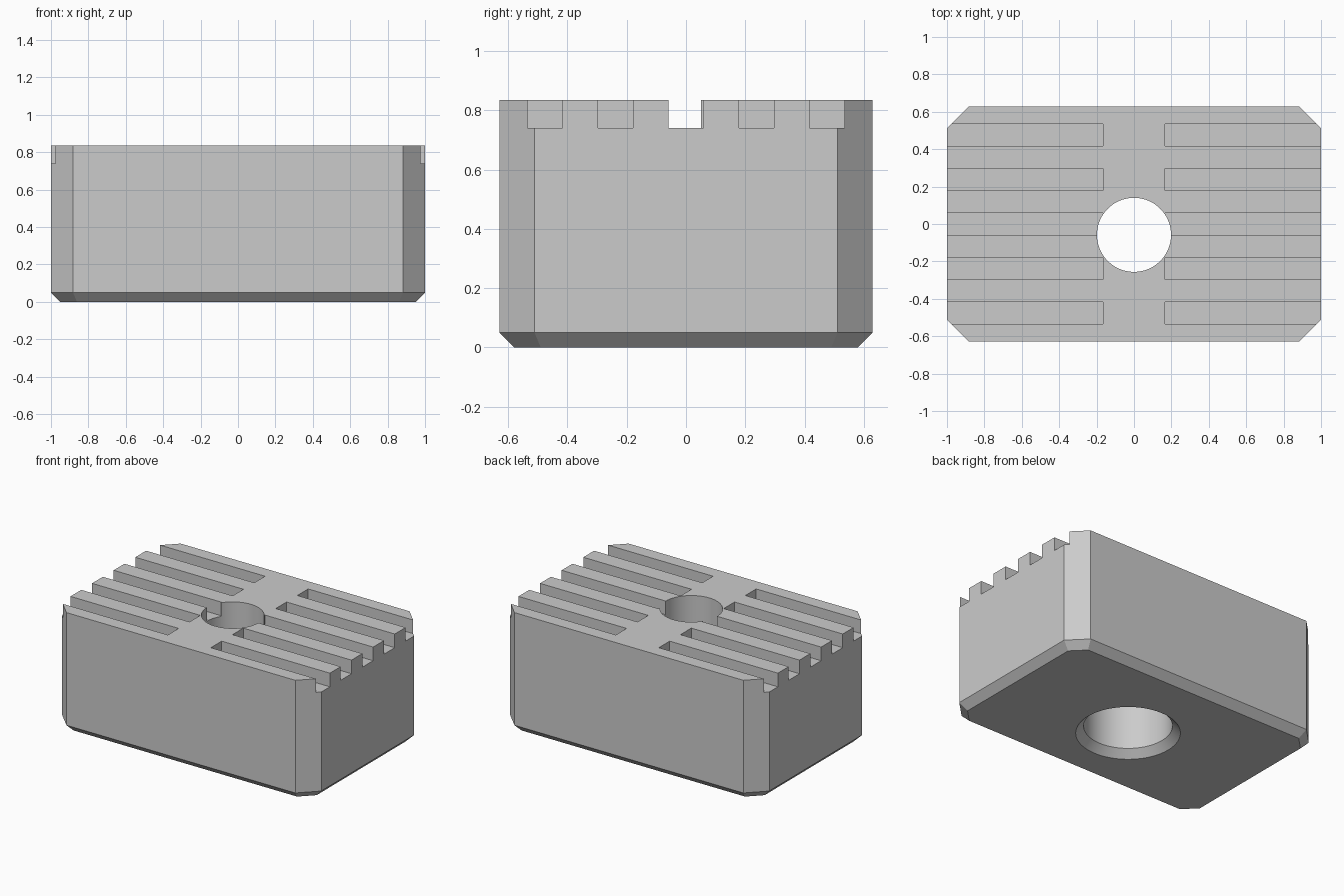
import bpy, bmesh, math
from mathutils import Matrix

cube = bpy.data.objects.get("Cube")
if cube:
    bpy.data.objects.remove(cube, do_unlink=True)

HALF_X, HALF_Y, HEIGHT = 1.0, 0.629, 0.835
CORNER, EDGE = 0.118, 0.05
GROOVE_PITCH, GROOVE_WIDTH, GROOVE_FLOOR, GROOVE_START = 0.238, 0.119, 0.74, 0.166
HOLE_Y = -0.058

grey = bpy.data.materials.new("plain grey")
grey.use_nodes = True
grey.diffuse_color = (0.6, 0.6, 0.6, 1)
grey.node_tree.nodes["Principled BSDF"].inputs["Base Color"].default_value = grey.diffuse_color


def make_object(name, bm):
    bmesh.ops.recalc_face_normals(bm, faces=bm.faces)
    mesh = bpy.data.meshes.new(name)
    bm.to_mesh(mesh)
    bm.free()
    mesh.materials.append(grey)
    obj = bpy.data.objects.new(name, mesh)
    bpy.context.collection.objects.link(obj)
    return obj


def loft(name, rings):
    """Skin a stack of equal-length rings and cap both ends."""
    bm = bmesh.new()
    loops = [[bm.verts.new(p) for p in ring] for ring in rings]
    n = len(loops[0])
    for a, b in zip(loops, loops[1:]):
        for i in range(n):
            j = (i + 1) % n
            bm.faces.new((a[i], a[j], b[j], b[i]))
    bm.faces.new(loops[0])
    bm.faces.new(loops[-1])
    return make_object(name, bm)


def octagon(inset, z):
    hx, hy = HALF_X - inset, HALF_Y - inset
    c = CORNER - inset * (2 - math.sqrt(2))
    quarter = [(hx, hy - c), (hx - c, hy)]
    half = quarter + [(-x, y) for x, y in reversed(quarter)]
    return [(x, y, z) for x, y in half + [(-x, -y) for x, y in half]]


def circle(radius, z, n=96):
    return [(radius * math.cos(math.tau * i / n),
             HOLE_Y + radius * math.sin(math.tau * i / n), z) for i in range(n)]


# Block with cut corners and a chamfered bottom edge
block = loft("jaw_block", [octagon(EDGE, 0), octagon(0, EDGE), octagon(0, HEIGHT)])

# Stepped bolt hole: bottom chamfer, wide counterbore, narrow top
hole = loft("hole_cutter", [circle(0.378, -0.05), circle(0.278, EDGE), circle(0.278, 0.5),
                            circle(0.198, 0.5), circle(0.198, 1)])

# Five grip grooves on each side of the top
bm = bmesh.new()
length, depth = 1, 0.3
for side in (-1, 1):
    for row in range(-2, 3):
        place = Matrix.Translation((side * (GROOVE_START + length / 2),
                                    row * GROOVE_PITCH, GROOVE_FLOOR + depth / 2))
        bmesh.ops.create_cube(bm, size=1, matrix=place @ Matrix.Diagonal((length, GROOVE_WIDTH, depth, 1)))
grooves = make_object("groove_cutter", bm)

# Cut the block, then drop the cutters
bpy.context.view_layer.objects.active = block
block.select_set(True)
for cutter in (hole, grooves):
    cutter.hide_render = True
    mod = block.modifiers.new(cutter.name, "BOOLEAN")
    mod.operation = "DIFFERENCE"
    mod.solver = "EXACT"
    mod.object = cutter
    bpy.ops.object.modifier_apply(modifier=mod.name)
    bpy.data.objects.remove(cutter, do_unlink=True)

bpy.ops.object.shade_smooth_by_angle(angle=math.radians(20))
